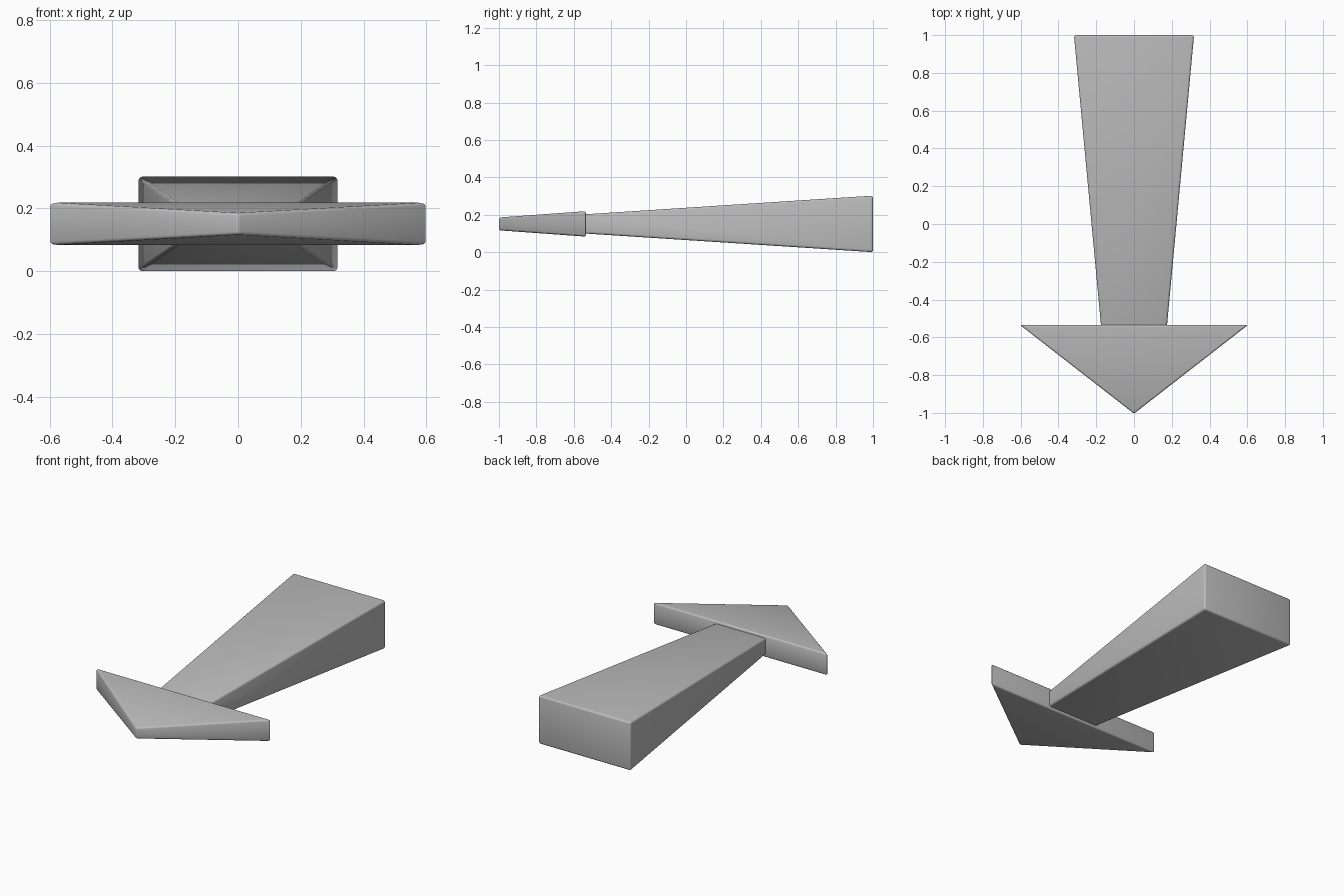
import bpy
import bmesh
import math

cube = bpy.data.objects.get("Cube")
if cube:
    bpy.data.objects.remove(cube, do_unlink=True)

grey = bpy.data.materials.new("plain grey")
grey.use_nodes = True
colour = (0.5, 0.5, 0.5, 1)
grey.diffuse_color = colour
grey.node_tree.nodes["Principled BSDF"].inputs["Base Color"].default_value = colour

MID_Z = 0.151


def tapered_block(name, outline, bevel):
    """Solid from a plan outline of (x, y, half height) corners."""
    bm = bmesh.new()
    top = [bm.verts.new((x, y, MID_Z + h)) for x, y, h in outline]
    low = [bm.verts.new((x, y, MID_Z - h)) for x, y, h in outline]
    bm.faces.new(top)
    bm.faces.new(low[::-1])
    n = len(outline)
    for i in range(n):
        j = (i + 1) % n
        bm.faces.new((top[i], low[i], low[j], top[j]))
    bmesh.ops.recalc_face_normals(bm, faces=bm.faces)
    mesh = bpy.data.meshes.new(name)
    bm.to_mesh(mesh)
    bm.free()
    mesh.materials.append(grey)
    obj = bpy.data.objects.new(name, mesh)
    bpy.context.collection.objects.link(obj)

    # Soft rounded edges
    mod = obj.modifiers.new("soft edges", "BEVEL")
    mod.width = bevel
    mod.segments = 3
    mod.limit_method = "NONE"
    bpy.ops.object.select_all(action="DESELECT")
    obj.select_set(True)
    bpy.context.view_layer.objects.active = obj
    bpy.ops.object.modifier_apply(modifier=mod.name)
    bpy.ops.object.shade_smooth_by_angle(angle=math.radians(40))
    return obj


# Shaft, widening and thickening towards the back
tapered_block("arrow_shaft", [
    (-0.174, -0.545, 0.051), (0.174, -0.545, 0.051),
    (0.318, 1.0, 0.151), (-0.318, 1.0, 0.151)], 0.012)

# Triangular head, thinning towards the tip
tapered_block("arrow_head", [
    (0, -1.004, 0.034), (0.603, -0.535, 0.068), (-0.603, -0.535, 0.068)], 0.01)
